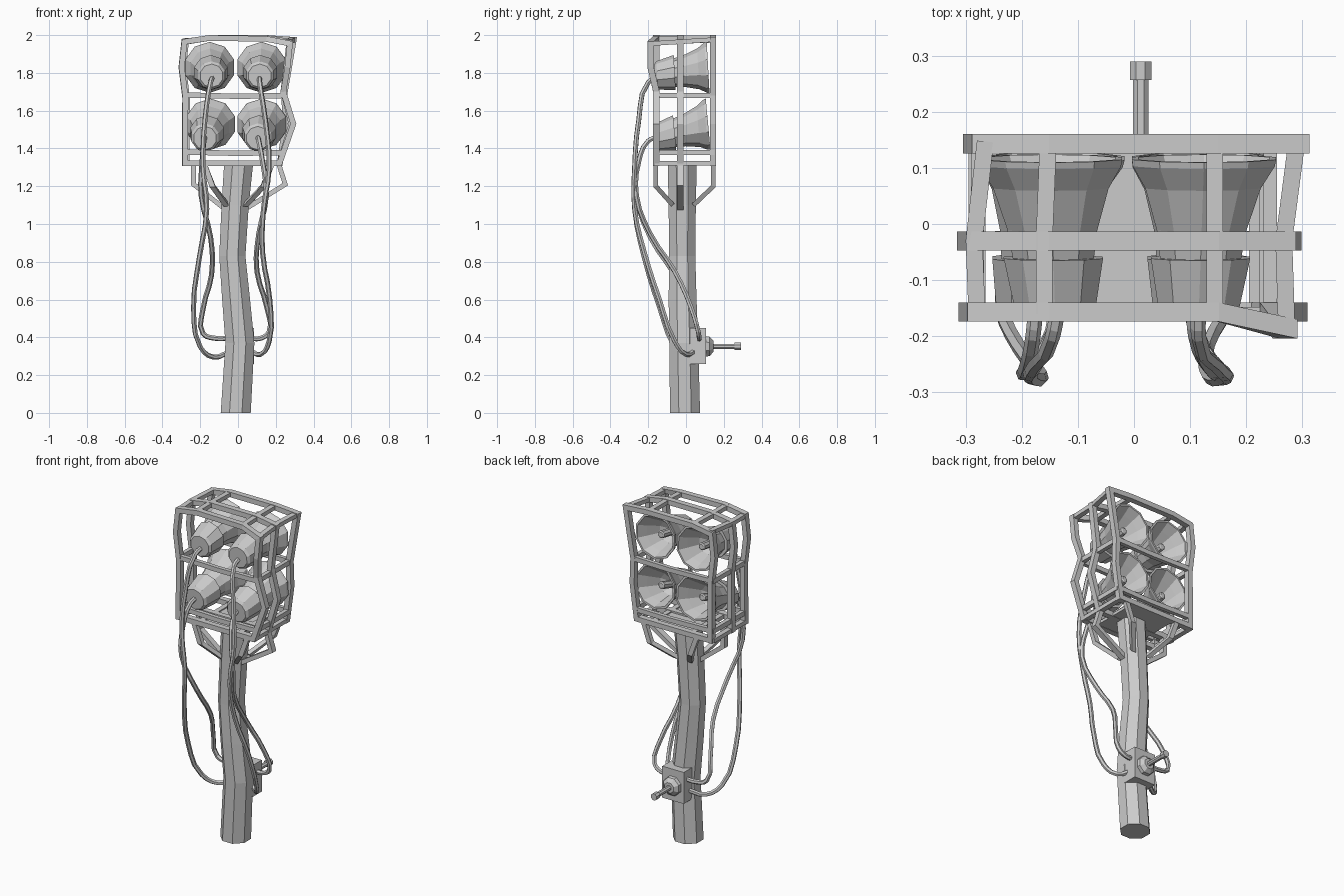
import bpy, bmesh, math
from mathutils import Vector as V

if "Cube" in bpy.data.objects:
    bpy.data.objects.remove(bpy.data.objects["Cube"])


def loft(name, rings, closed=False):
    """Skin equal-length rings of points; cap the ends or close the loop."""
    bm = bmesh.new()
    rows = [[bm.verts.new(p) for p in r] for r in rings]
    n = len(rows[0])
    pairs = list(zip(rows, rows[1:]))
    if closed:
        pairs.append((rows[-1], rows[0]))
    for a, b in pairs:
        for i in range(n):
            bm.faces.new((a[i], a[(i + 1) % n], b[(i + 1) % n], b[i]))
    if not closed:
        bm.faces.new(rows[0])
        bm.faces.new(rows[-1])
    bmesh.ops.recalc_face_normals(bm, faces=bm.faces)
    me = bpy.data.meshes.new(name)
    bm.to_mesh(me)
    bm.free()
    ob = bpy.data.objects.new(name, me)
    bpy.context.collection.objects.link(ob)
    return ob


def strip(name, pts, normal, w=0.03, t=0.022, closed=False):
    """Flat metal bar along a path; normal is the direction of its thickness."""
    pts = [V(p) for p in pts]
    nrm, n, rings = V(normal).normalized(), len(pts), []
    for i, p in enumerate(pts):
        a = pts[i - 1] if (i or closed) else p
        b = pts[(i + 1) % n] if (i < n - 1 or closed) else p
        d1, d2 = (p - a).normalized(), (b - p).normalized()
        s = (d1 + d2).cross(nrm).normalized()
        ref = d2 if d2.length else d1
        k = 1 / max(0.5, abs(s.dot(ref.cross(nrm).normalized())))
        s, q = s * w / 2 * k, nrm * t / 2
        rings.append([p + s + q, p - s + q, p - s - q, p + s - q])
    return loft(name, rings, closed)


def lathe(name, start, end, profile, n=10):
    """Rings (radius, distance along +y), with centres sheared from start towards end."""
    start, end = V(start), V(end)
    step = (end - start) / (end.y - start.y)
    tilt = step.z * 0.35                      # rings lean a little with the axis
    rings = []
    for r, y in profile:
        c = start + step * y
        ang = [2 * math.pi * (i + .5) / n for i in range(n)]
        rings.append([c + V((r * math.cos(a), -tilt * r * math.sin(a), r * math.sin(a))) for a in ang])
    return loft(name, rings)


# Crooked octagonal pole
pole = [(-.012, -.005, 0, .086), (.01, -.012, .37, .083), (-.01, -.018, .6, .08),
        (-.03, -.02, .83, .075), (-.015, -.02, 1.1, .078), (.003, -.02, 1.315, .083)]
loft("pole", [[(x + r * math.cos(math.pi * (i + .5) / 4), y + r * math.sin(math.pi * (i + .5) / 4), z)
               for i in range(8)] for x, y, z, r in pole])

# Four horn loudspeakers: (drum end, mouth end), mouths facing +y
horns = [((-.14, -.165, 1.785), (-.15, .12, 1.83)), ((.115, -.165, 1.785), (.125, .12, 1.83)),
         ((-.175, -.165, 1.455), (-.145, .12, 1.53)), ((.105, -.165, 1.455), (.125, .12, 1.53))]
for i, (a, b) in enumerate(horns):
    lathe(f"horn_{i}", a, b, [(.062, 0), (.075, .012), (.093, .105), (.076, .105), (.084, .155),
                              (.108, .23), (.133, .27), (.135, .282), (.123, .282), (.098, .23),
                              (.065, .155), (.03, .125)])
    lathe(f"horn_plug_{i}", a, b, [(.022, .12), (.022, .225), (.014, .23)], 8)

# Cage: three bent hoops; right and left posts as (x, z) levels
left = [(-.28, 1.322), (-.278, 1.67), (-.298, 1.83), (-.283, 1.965)]
hoops = {
    "back": (.143, [(-.15, 1.985), (.15, 1.985), (.295, 1.975), (.245, 1.68), (.25, 1.53), (.222, 1.322)]),
    "middle": (-.03, [(-.15, 1.985), (.15, 1.985), (.272, 1.965), (.24, 1.70), (.283, 1.53), (.22, 1.322)]),
    "front": (-.157, [(-.15, 1.985), (.15, 1.98), (.275, 1.955), (.262, 1.83), (.24, 1.70),
                      (.293, 1.53), (.22, 1.322)])}
shift = {"back": .008, "middle": -.002, "front": 0}
for nm, (y, right) in hoops.items():
    pts = [(x + shift[nm], y, z) for x, z in left]
    for x, z in right:
        pts.append((x, y - (.03 if nm == "front" and x > .25 and z > 1.8 else 0), z))
    strip(f"cage_hoop_{nm}", pts, (0, 1, 0), .03, .034, True)

# Cage: bars along the top and the bottom, front to back
tops = [[(-.265, .147, 1.972), (-.285, -.03, 1.967), (-.28, -.16, 1.963)],
        [(-.153, .147, 1.985), (-.16, -.03, 1.985), (-.16, -.16, 1.985)],
        [(.144, .147, 1.985), (.144, -.03, 1.985), (.144, -.16, 1.98)],
        [(.29, .147, 1.976), (.267, -.03, 1.965), (.272, -.185, 1.955)]]
for i, p in enumerate(tops):
    strip(f"cage_top_bar_{i}", p, (0, 0, 1), .03, .024)
for i, x in enumerate((-.28, -.14, .12, .22)):
    strip(f"cage_bottom_bar_{i}", [(x, .15, 1.322), (x, -.165, 1.322)], (0, 0, 1), .03, .024)
strip("base_plate", [(-.15, -.005, 1.318), (.14, -.005, 1.318)], (0, 0, 1), .29, .018)

# Cage: horizontal rails around all four sides at two heights
for z, xr in ((1.68, .243), (1.378, .236)):
    for nm, y in (("front", -.16), ("back", .147)):
        strip(f"rail_{nm}", [(-.285, y, z + .003), (0, y, z - .004), (xr, y, z)], (0, 1, 0), .028, .024)
    strip("rail_left", [(-.278, .15, z), (-.28, -.165, z)], (1, 0, 0), .028, .024)
    strip("rail_right", [(xr, .15, z), (xr, -.165, z)], (1, 0, 0), .028, .024)

# Bent struts bracing the cage on the pole
struts = [[(-.235, -.03, 1.32), (-.235, -.03, 1.21), (-.07, -.03, 1.08)],
          [(.215, -.03, 1.32), (.25, -.03, 1.21), (.04, -.03, 1.08)]]
for p in struts:
    strip("side_strut", p, (0, 1, 0), .025, .035)
for sx in (-1, 1):
    for y0, y1 in ((-.16, -.07), (.145, .04)):
        strip("corner_strut", [(sx * .18, y0, 1.32), (sx * .135, y0, 1.2), (sx * .05 - .01, y1, 1.1)],
              (1, 0, 0), .024, .03)

# Switch box with tapered neck, lever and knob
loft("switch_box", [[(.012 + sx * .072, y, .355 + sz * .095)
                     for sx, sz in ((-1, -1), (1, -1), (1, 1), (-1, 1))] for y in (.02, .107)])
lathe("lever", (.012, .1, .352), (.012, .3, .352),
      [(.06, 0), (.055, .025), (.032, .045), (.015, .045), (.015, .157),
       (.021, .157), (.021, .19)], 8)

# Cables hanging from the drums and curling round into the box
cables = [
    [(-.135, -.15, 1.775), (-.145, -.2, 1.75), (-.175, -.25, 1.55), (-.185, -.272, 1.3), (-.165, -.272, 1.08),
     (-.205, -.22, .82), (-.235, -.14, .56), (-.2, -.06, .35), (-.13, 0, .295), (-.05, .05, .32)],
    [(-.175, -.15, 1.46), (-.18, -.2, 1.44), (-.19, -.25, 1.33), (-.195, -.262, 1.15), (-.145, -.19, .93),
     (-.14, -.06, .73), (-.185, .03, .55), (-.185, .065, .42), (-.12, .07, .395), (-.05, .07, .395)],
    [(.115, -.15, 1.775), (.115, -.2, 1.75), (.145, -.25, 1.55), (.165, -.272, 1.3), (.135, -.272, 1.08),
     (.13, -.22, .85), (.168, -.14, .6), (.165, -.06, .38), (.12, 0, .31), (.06, .05, .33)],
    [(.105, -.15, 1.46), (.11, -.2, 1.44), (.13, -.25, 1.33), (.15, -.262, 1.15), (.11, -.19, .95),
     (.1, -.06, .75), (.155, .03, .55), (.165, .065, .43), (.12, .07, .395), (.06, .07, .395)]]
for i, pts in enumerate(cables):
    cu = bpy.data.curves.new(f"cable_{i}", 'CURVE')
    cu.dimensions, cu.bevel_depth, cu.bevel_resolution, cu.resolution_u = '3D', .0135, 1, 3
    sp = cu.splines.new('BEZIER')
    sp.bezier_points.add(len(pts) - 1)
    for b, p in zip(sp.bezier_points, pts):
        b.co = p
        b.handle_left_type = b.handle_right_type = 'AUTO'
    ob = bpy.data.objects.new(f"cable_{i}", cu)
    bpy.context.collection.objects.link(ob)
    bpy.ops.object.select_all(action='DESELECT')
    ob.select_set(True)
    bpy.context.view_layer.objects.active = ob
    bpy.ops.object.convert(target='MESH')
    for poly in bpy.context.object.data.polygons:
        poly.use_smooth = False
